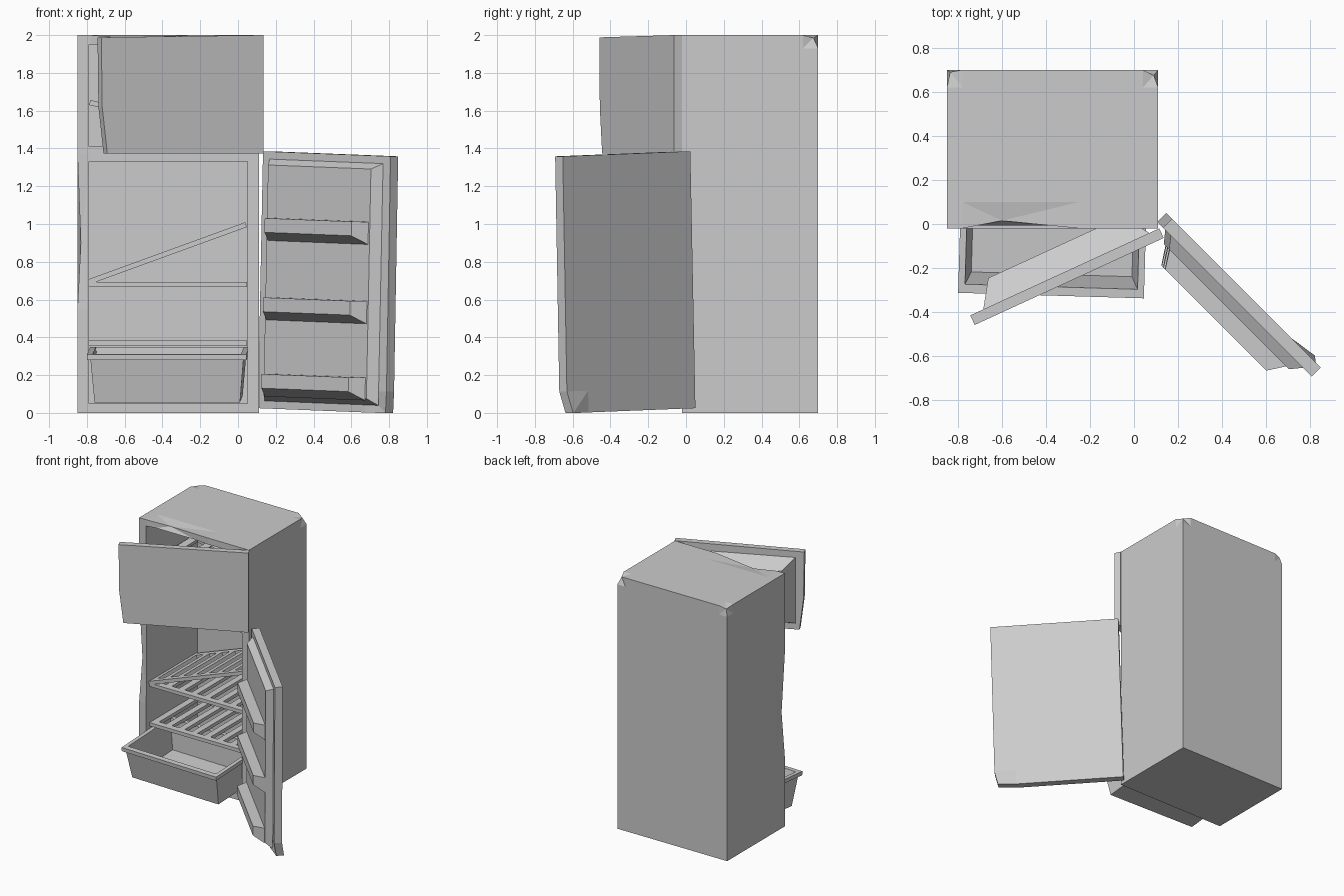
import bpy, bmesh, math
from mathutils import Matrix, Vector

if "Cube" in bpy.data.objects:
    bpy.data.objects.remove(bpy.data.objects["Cube"])


def loft(name, rings, mat=Matrix(), cuts=(), bend=None):
    """Skin rectangles (a0, a1, b0, b1, c); slice at cuts, bend, then place with mat."""
    bm = bmesh.new()
    loops = [[bm.verts.new(p) for p in ((a0, b0, c), (a1, b0, c), (a1, b1, c), (a0, b1, c))]
             for a0, a1, b0, b1, c in rings]
    for lo, hi in zip(loops, loops[1:]):
        for i in range(4):
            j = (i + 1) % 4
            bm.faces.new((lo[i], lo[j], hi[j], hi[i]))
    bm.faces.new(loops[0])
    bm.faces.new(loops[-1])
    for axis, value in cuts:
        n = Vector((0, 0, 0))
        n[axis] = 1
        bmesh.ops.bisect_plane(bm, geom=bm.verts[:] + bm.edges[:] + bm.faces[:],
                               plane_co=n * value, plane_no=n)
    if bend:
        for v in bm.verts:
            bend(v.co)
        bmesh.ops.triangulate(bm, faces=bm.faces[:])
    bm.transform(mat)
    bmesh.ops.recalc_face_normals(bm, faces=bm.faces[:])
    me = bpy.data.meshes.new(name)
    bm.to_mesh(me)
    bm.free()
    ob = bpy.data.objects.new(name, me)
    bpy.context.collection.objects.link(ob)
    return ob


def box(name, x0, x1, y0, y1, z0, z1, mat=Matrix()):
    return loft(name, [(x0, x1, y0, y1, z0), (x0, x1, y0, y1, z1)], mat)


def near(co, x, y, z):
    return (co - Vector((x, y, z))).length < 0.004


# Dented cabinet
def dent_body(co):
    if near(co, -.60, -.02, 2):          # dip in the top front edge
        co.y, co.z = .015, 1.985
    if co.x < -.84 and co.y < 0 and .7 < co.z < 1.1:
        co.x, co.y = -.832, -.005        # dent in the left front edge
    if near(co, .11, .70, 2):            # crushed back corners
        co.x, co.y, co.z = .09, .675, 1.985
    if near(co, -.85, .70, 2):
        co.x, co.y, co.z = -.835, .69, 1.985


cabinet = loft("cabinet", [(-.85, .11, -.02, .70, 0), (-.85, .11, -.02, .70, 2)],
               cuts=[(0, -.78), (0, -.60), (0, -.25), (0, .04), (1, .10), (1, .62),
                     (2, .55), (2, .9), (2, 1.37), (2, 1.93)], bend=dent_body)

# Hollow compartments
for part, z0, z1 in (("fridge", .05, 1.33), ("freezer", 1.41, 1.95)):
    cutter = box(part + "_cutter", -.79, .05, -.2, .62, z0, z1)
    cutter.hide_render = True
    cutter.display_type = 'WIRE'
    mod = cabinet.modifiers.new(part + "_hollow", 'BOOLEAN')
    mod.operation = 'DIFFERENCE'
    mod.solver = 'EXACT'
    mod.object = cutter


# Slatted shelves, hinged at their left end
def shelf(name, z, tilt, y0=.02, y1=.60, thick=.027, slats=8):
    a = math.radians(tilt)
    length = .835 / math.cos(a)
    mat = Matrix.Translation((-.788, 0, z)) @ Matrix.Rotation(-a, 4, 'Y')
    rail = .05
    box(name + "_front_rail", 0, length, y0, y0 + rail, 0, thick, mat)
    box(name + "_back_rail", 0, length, y1 - rail, y1, 0, thick, mat)
    step = (length - rail) / (slats - 1)
    for i in range(slats):
        box(f"{name}_slat_{i}", i * step, i * step + rail, y0 + rail, y1 - rail, 0, thick, mat)


shelf("lower_shelf", .355, 0)
shelf("middle_shelf", .667, 0)
shelf("fallen_shelf", .68, 20)
shelf("freezer_shelf", 1.63, -13, y0=.06)

# Sagging drawer with a rim
drawer_mat = (Matrix.Translation((-.377, -.325, .31)) @ Matrix.Rotation(math.radians(-1.7), 4, 'Z')
              @ Matrix.Rotation(math.radians(4), 4, 'X'))
loft("drawer", [(-.385, .385, .06, .54, -.26), (-.405, .405, .025, .56, -.03),
                (-.422, .422, 0, .575, -.03), (-.422, .422, 0, .575, 0),
                (-.392, .392, .04, .545, 0), (-.365, .365, .08, .52, -.24)], drawer_mat)


# Door frame: a = along door from hinge, b = up, c = towards the inside
def door_matrix(origin, angle, side, sag):
    u = Vector((math.cos(angle), math.sin(angle), 0))
    h = Vector((-u.y * side, u.x * side, 0))
    up = Vector((u.x * sag, u.y * sag, 1))
    u = Vector((u.x, u.y, -sag))
    m = Matrix((u, up, h)).transposed().to_4x4()
    m.translation = origin
    return m


# Lower door with panel and three bins
def bend_lower(co):
    if co.x > .9 and co.y < .05:
        co.x -= .02
        co.z -= .02
    elif co.x > .9 and co.y < .2:
        co.x += .004


low = door_matrix((.105, .01, 0), math.radians(-45), -1, .028)
loft("lower_door", [(0, .955, .025, 1.385, -.057), (0, .955, .025, 1.385, 0)], low,
     cuts=[(0, .80), (1, .14)], bend=bend_lower)
loft("lower_door_panel", [(.05, .90, .065, 1.345, 0), (.09, .86, .10, 1.315, .05)], low)
for i, top in enumerate((.21, .615, 1.035)):
    loft(f"door_bin_{i}", [(.10, .85, top - .12, top, .049),
                           (.15, .80, top - .075, top, .127)], low)


# Freezer door with raised inner panel
def bend_freezer(co):
    if co.x > .9 and co.y < 1.4:
        co.x -= .035
    elif co.x > .9 and co.y < 1.9:
        co.x -= .005
    elif co.x > .9:
        co.y -= .012


up = door_matrix((.115, -.02, 0), math.radians(180 + 24.7), -1, 0)
loft("freezer_door", [(0, .945, 1.372, 2, -.048), (0, .945, 1.372, 2, 0)], up,
     cuts=[(1, 1.62)], bend=bend_freezer)
loft("freezer_door_panel", [(.05, .88, 1.42, 1.94, 0), (.13, .80, 1.48, 1.88, .12)], up)
